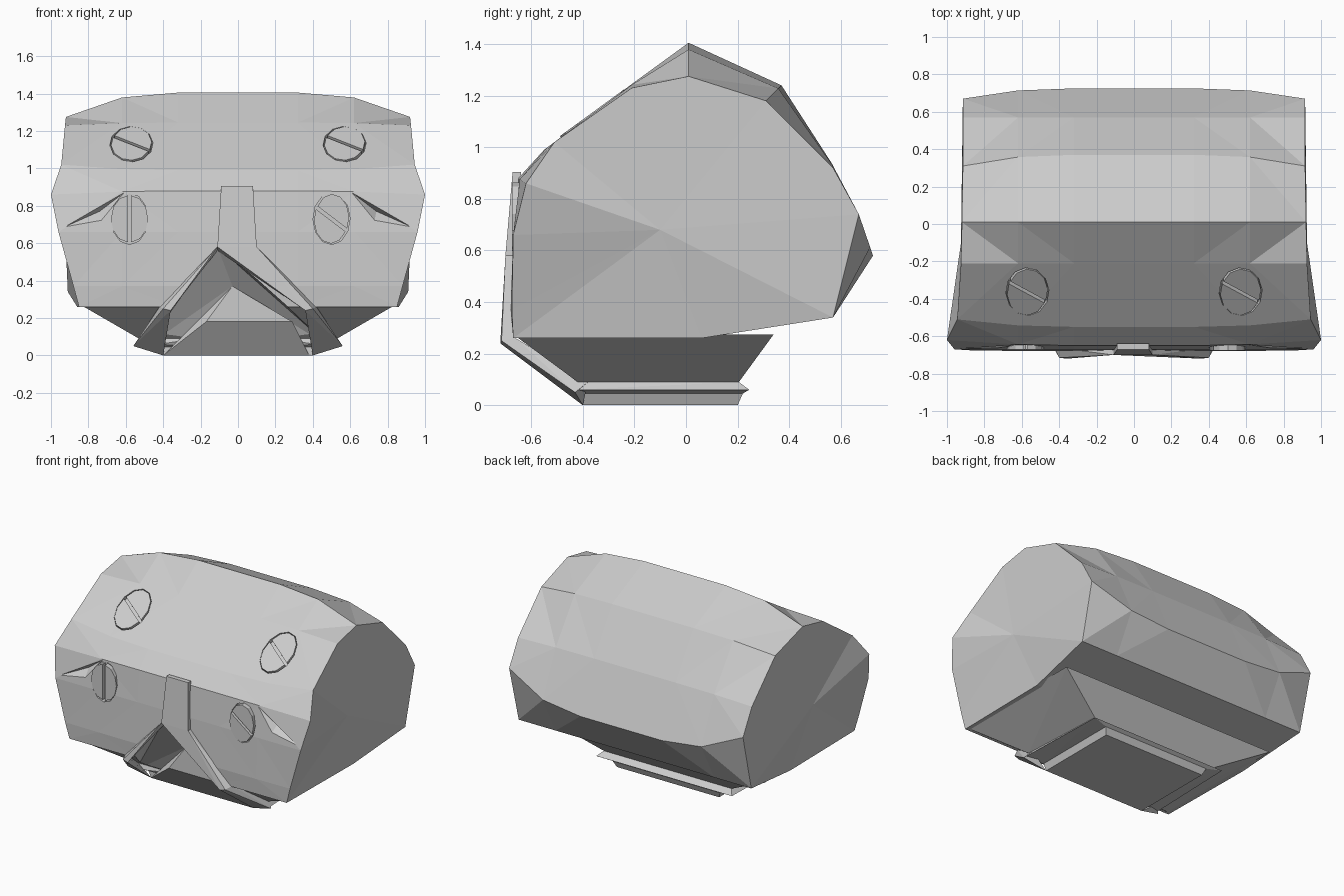
import bpy, bmesh, math
from mathutils import Vector

if "Cube" in bpy.data.objects:
    bpy.data.objects.remove(bpy.data.objects["Cube"])


def finish(name, bm):
    bmesh.ops.recalc_face_normals(bm, faces=bm.faces)
    me = bpy.data.meshes.new(name)
    bm.to_mesh(me)
    bm.free()
    ob = bpy.data.objects.new(name, me)
    bpy.context.collection.objects.link(ob)
    return ob


def loft(name, rings, hub=None):
    """Skin rings together; ends are fans to a hub point (mirrored in x) or flat."""
    bm = bmesh.new()
    vs = [[bm.verts.new(p) for p in r] for r in rings]
    n = len(rings[0])
    for a, b in zip(vs, vs[1:]):
        for i in range(n):
            bm.faces.new((a[i], a[(i + 1) % n], b[(i + 1) % n], b[i]))
    for r, s in ((vs[0], -1), (vs[-1], 1)):
        if hub:
            c = bm.verts.new((s * hub[0], hub[1], hub[2]))
            for i in range(n):
                bm.faces.new((r[i], r[(i + 1) % n], c))
        else:
            bm.faces.new(r)
    bmesh.ops.triangulate(bm, faces=bm.faces)
    return finish(name, bm)


def hull(name, pts):
    bm = bmesh.new()
    for p in pts:
        bm.verts.new(p)
    res = bmesh.ops.convex_hull(bm, input=bm.verts)
    junk = {v for v in res["geom_interior"] + res["geom_unused"] if isinstance(v, bmesh.types.BMVert)}
    bmesh.ops.delete(bm, geom=list(junk), context='VERTS')
    return finish(name, bm)


def cut(target, cutter):
    cutter.hide_render = True
    m = target.modifiers.new("cut", 'BOOLEAN')
    m.operation = 'DIFFERENCE'
    m.solver = 'EXACT'
    m.object = cutter
    bpy.context.view_layer.objects.active = target
    bpy.ops.object.modifier_apply(modifier=m.name)


# head: side profile lofted across x, middle (y, z) and flat end (x, y, z)
mid = [(-.67, .26), (-.68, .37), (-.67, .66), (-.65, .88), (-.55, .99), (-.21, 1.245),
       (.01, 1.405), (.37, 1.24), (.57, .93), (.725, .58), (.57, .34), (.06, .26)]
end = [(.85, -.67, .26), (.88, -.675, .37), (.96, -.67, .66), (1, -.62, .86), (.945, -.51, 1.02),
       (.925, -.21, 1.23), (.92, .01, 1.275), (.915, .31, 1.18), (.915, .57, .92), (.915, .67, .74),
       (.91, .57, .34), (.86, .06, .26)]
rings = []
for x, t in ((-1, 1), (-.62, .2), (-.32, 0), (.32, 0), (.62, .2), (1, 1)):
    rings.append([(x * ex if t == 1 else x, y + (ey - y) * t, z + (ez - z) * t)
                  for (y, z), (ex, ey, ez) in zip(mid, end)])
head = loft("head", rings, (.925, -.1, .68))

# underside taper, flared rim and flat bottom plate
base = loft("neck_base", [
    [(-a, y0, z), (a, y0, z), (b, y1, z), (-b, y1, z)]
    for a, b, y0, y1, z in ((.85, .85, -.67, .34, .275), (.53, .5, -.42, .205, .09),
                            (.55, .53, -.43, .245, .06), (.42, .42, -.4, .22, .045),
                            (.4, .4, -.4, .2, 0))])

# triangular mouth recess with a sloping chin inside
mouth = hull("mouth_cutter", [(-.11, -.8, .6), (-.11, -.68, .58), (-.5, -.8, .06), (.5, -.8, .06),
                              (-.5, -.43, .04), (.5, -.43, .04), (-.03, -.53, .37),
                              (-.32, -.38, -.02), (.32, -.38, -.02), (0, -.9, -.02)])
cut(head, mouth)
cut(base, mouth)
hull("chin", [(-.17, -.53, .18), (.29, -.53, .18), (-.4, -.4, 0), (.38, -.4, 0), (-.03, -.53, .37),
              (-.3, -.3, .01), (.3, -.3, .01), (0, -.3, .35)])

for s in (-1, 1):
    # cheek hollow
    cut(head, hull("cheek_cutter", [
        (s * .58, -.72, .92), (s * .93, -.72, .69), (s * .72, -.72, .67),
        (s * .57, -.655, .9), (s * .92, -.665, .69), (s * .74, -.61, .77)]))
    # lip strip running from the nose down to the rim corner
    top = [(-.11, -.70, .58), (-.11, -.66, .56)]
    if s > 0:
        top += [(.1, -.70, .58), (.1, -.66, .58)]
    hull("lip_upper", top + [(s * .40, -.715, .25), (s * .36, -.72, .24), (s * .42, -.66, .26)])
    hull("lip_lower", [(s * .40, -.715, .25), (s * .36, -.72, .24), (s * .42, -.66, .26),
                       (s * .56, -.43, .05), (s * .4, -.4, .0), (s * .53, -.38, .09)])

# nose strip with a thin step
hull("nose_strip", [(x, y, z) for a, b, z, f in ((-.09, .08, .905, -.672), (-.11, .1, .58, -.70))
                    for x in (a, b) for y in (f, -.64)])


# round slotted plates: two half discs set in a shallow pocket
def plate(name, centre, normal, rx, ry, slot):
    c, n = Vector(centre), Vector(normal).normalized()
    u = Vector((1, 0, 0))
    v = n.cross(u)

    def arc(a0, steps, grow, off):
        shift = (v * math.cos(a0) - u * math.sin(a0)) * off
        angles = [a0 + math.pi * i / 6 for i in range(steps)]
        return [c + shift + (u * rx * math.cos(a) + v * ry * math.sin(a)) * grow for a in angles]

    cut(head, hull("pocket_cutter", [p + n * d for p in arc(slot, 12, 1.1, 0) for d in (.06, -.025)]))
    for a0 in (slot, slot + math.pi):
        hull(name, [p + n * d for p in arc(a0, 7, 1, .009) for d in (.008, -.035)])


for s in (-1, 1):
    plate("upper_eye_plate", (s * .57, -.36, 1.127), (0, -.59, .81), .105, .145, -.45)
plate("lower_eye_plate", (.5, -.667, .73), (0, -1, 0), .09, .125, -.5)
plate("lower_eye_plate", (-.58, -.664, .73), (0, -1, 0), .09, .125, 1.57)

# remove cutters
for ob in [o for o in bpy.data.objects if "cutter" in o.name]:
    bpy.data.objects.remove(ob, do_unlink=True)
